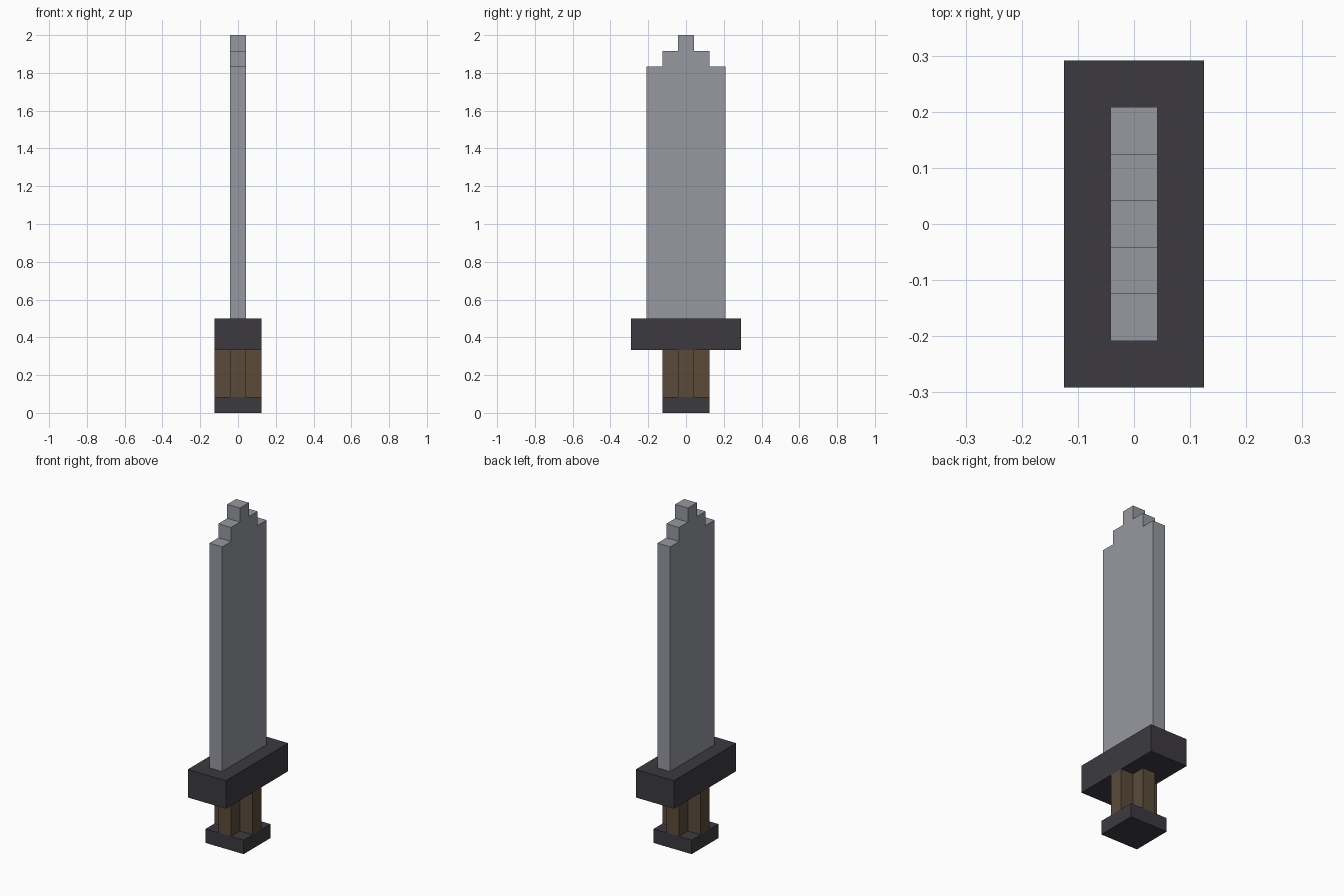
import bpy
import bmesh

U = 1 / 24  # block unit of the stepped design

cube = bpy.data.objects.get("Cube")
if cube:
    bpy.data.objects.remove(cube, do_unlink=True)


def material(name, srgb):
    color = [((c / 255 + 0.055) / 1.055) ** 2.4 for c in srgb] + [1]
    mat = bpy.data.materials.new(name)
    mat.use_nodes = True
    mat.diffuse_color = color
    mat.node_tree.nodes["Principled BSDF"].inputs["Base Color"].default_value = color
    return mat


def prism(name, outline, direction, mat):
    """Extrude a closed outline (in block units) along a direction."""
    bm = bmesh.new()
    face = bm.faces.new([bm.verts.new([c * U for c in p]) for p in outline])
    result = bmesh.ops.extrude_face_region(bm, geom=[face], use_keep_orig=True)
    moved = [g for g in result["geom"] if isinstance(g, bmesh.types.BMVert)]
    bmesh.ops.translate(bm, verts=moved, vec=[c * U for c in direction])
    bmesh.ops.recalc_face_normals(bm, faces=bm.faces)
    mesh = bpy.data.meshes.new(name)
    bm.to_mesh(mesh)
    bm.free()
    mesh.materials.append(mat)
    obj = bpy.data.objects.new(name, mesh)
    bpy.context.collection.objects.link(obj)
    return obj


def block(name, half_x, half_y, bottom, top, mat):
    corners = [(-half_x, -half_y, bottom), (half_x, -half_y, bottom),
               (half_x, half_y, bottom), (-half_x, half_y, bottom)]
    return prism(name, corners, (0, 0, top - bottom), mat)


steel = material("blade steel", (150, 153, 160))
iron = material("dark iron", (60, 58, 64))
wood = material("brown wood", (91, 75, 58))

# Pommel and crossguard
block("pommel", 3, 3, 0, 2, iron)
block("crossguard", 3, 7, 8, 12, iron)

# Grip with a plus-shaped section: one notched quarter turned four times
grip_outline = []
x_axis, y_axis = (1, 0), (0, 1)
for _ in range(4):
    for a, b in ((3, -1), (3, 1), (1, 1)):
        grip_outline.append((a * x_axis[0] + b * y_axis[0],
                             a * x_axis[1] + b * y_axis[1], 2))
    x_axis, y_axis = y_axis, (-x_axis[0], -x_axis[1])
prism("grip", grip_outline, (0, 0, 6), wood)

# Blade with a stepped tip, mirrored across its centre line
half = [(5, 12), (5, 44), (3, 44), (3, 46), (1, 46), (1, 48)]
profile = half + [(-y, z) for y, z in reversed(half)]
prism("blade", [(-1, y, z) for y, z in profile], (2, 0, 0), steel)
